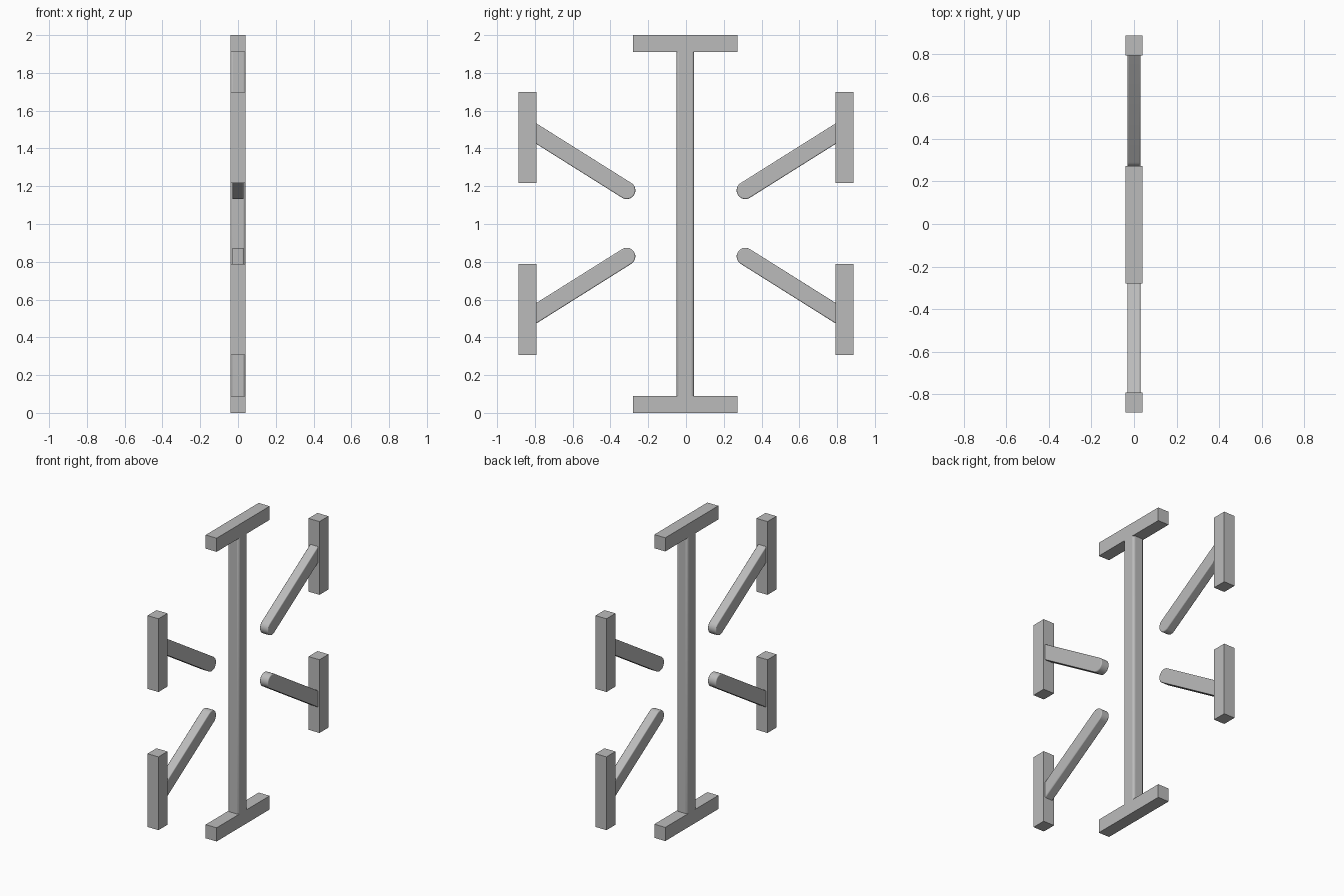
import bpy, bmesh, math
from mathutils import Vector

cube = bpy.data.objects.get("Cube")
if cube:
    bpy.data.objects.remove(cube, do_unlink=True)

grey = bpy.data.materials.new("plain grey")
grey.use_nodes = True
colour = (0.5, 0.5, 0.5, 1)
grey.diffuse_color = colour
grey.node_tree.nodes["Principled BSDF"].inputs["Base Color"].default_value = colour

MID_Z = 1.003   # height about which the struts mirror
HALF = 0.04     # half depth of the square bars


def add_prism(name, outline, half, bevel=0.0):
    """Extrude a (y, z) outline along x, optionally rounding its edges."""
    bm = bmesh.new()
    face = bm.faces.new([bm.verts.new((-half, y, z)) for y, z in outline])
    grown = bmesh.ops.extrude_face_region(bm, geom=[face])["geom"]
    verts = [v for v in grown if isinstance(v, bmesh.types.BMVert)]
    bmesh.ops.translate(bm, verts=verts, vec=(2 * half, 0, 0))
    bmesh.ops.recalc_face_normals(bm, faces=bm.faces)
    mesh = bpy.data.meshes.new(name)
    bm.to_mesh(mesh)
    bm.free()
    obj = bpy.data.objects.new(name, mesh)
    bpy.context.collection.objects.link(obj)
    mesh.materials.append(grey)
    if bevel:
        mod = obj.modifiers.new("rounded edges", "BEVEL")
        mod.width, mod.segments = bevel, 3
        mod.angle_limit = math.radians(40)
        bpy.ops.object.select_all(action="DESELECT")
        obj.select_set(True)
        bpy.context.view_layer.objects.active = obj
        bpy.ops.object.shade_smooth_by_angle(angle=math.radians(35))
    return obj


def box(y0, y1, z0, z1):
    return [(y0, z0), (y1, z0), (y1, z1), (y0, z1)]


def rounded_bar(tip, root, radius, steps=16):
    """Outline of a bar with a half-round tip and a square root."""
    along = (Vector(root) - Vector(tip)).normalized()
    side = Vector((-along.y, along.x)) * radius
    arc = [Vector(tip) + side * math.cos(a) - along * radius * math.sin(a)
           for a in (math.pi * i / steps for i in range(steps + 1))]
    return arc + [Vector(root) - side, Vector(root) + side]


# Central column with its end bars
add_prism("column", box(-0.05, 0.043, 0.05, 1.95), HALF, 0.014)
add_prism("bottom_bar", box(-0.28, 0.273, 0, 0.09), HALF)
add_prism("top_bar", box(-0.28, 0.273, 1.91, 2), HALF)

# Four slanted struts, each ending in an upright bar
strut = rounded_bar((0.314, 1.178), (0.83, 1.502), 0.046)
upright = box(0.792, 0.886, 1.217, 1.7)
for side, sy in (("front", -1), ("back", 1)):
    for level, sz in (("upper", 1), ("lower", -1)):
        def flip(outline):
            return [(sy * y, MID_Z + sz * (z - MID_Z)) for y, z in outline]
        add_prism(f"{side}_{level}_strut", flip(strut), 0.03, 0.006)
        add_prism(f"{side}_{level}_upright", flip(upright), HALF)
